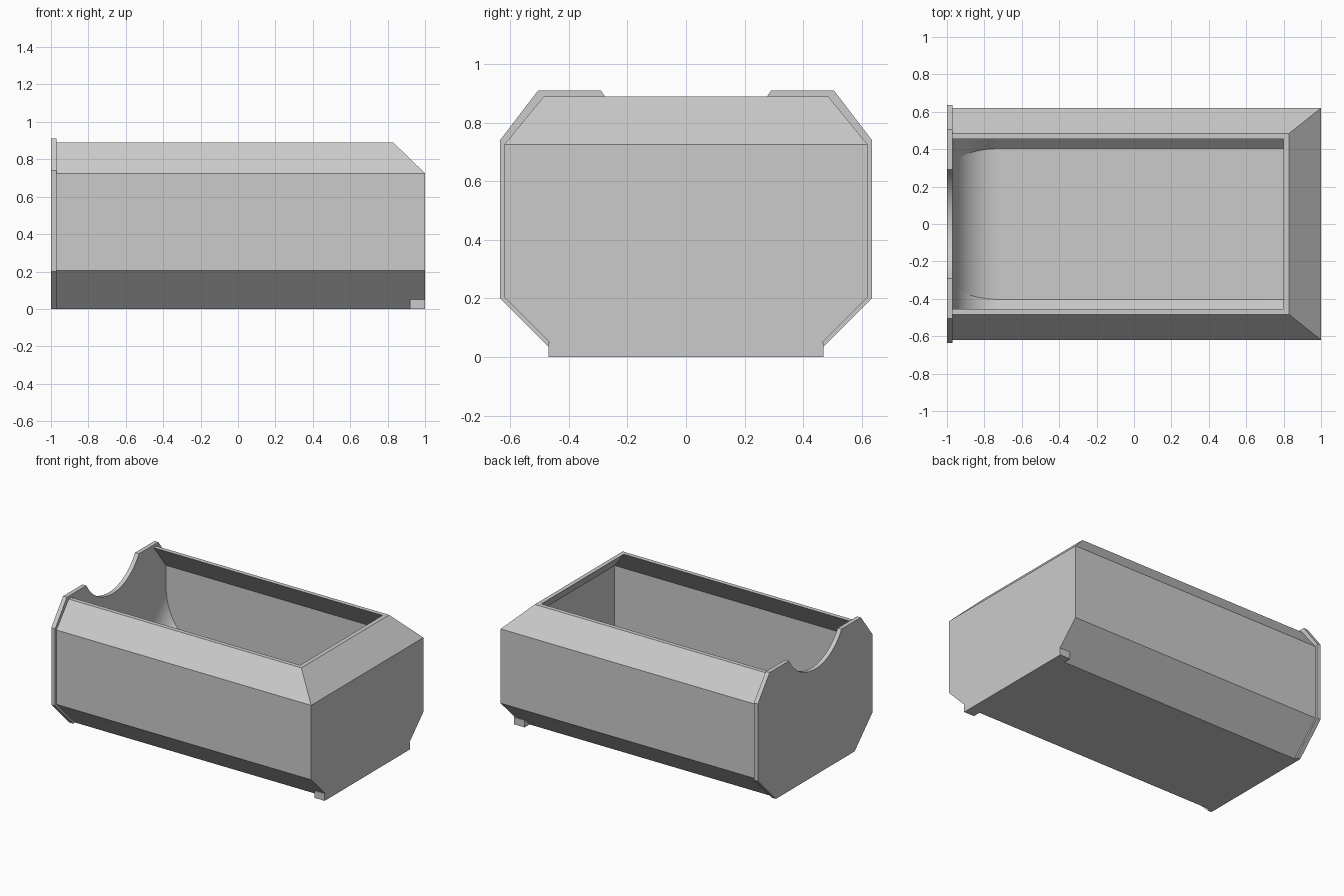
import bpy, bmesh, math

cube = bpy.data.objects.get("Cube")
if cube:
    bpy.data.objects.remove(cube, do_unlink=True)

GREY = (0.6, 0.6, 0.6, 1)
mat = bpy.data.materials.new("light_grey")
mat.use_nodes = True
mat.diffuse_color = GREY
mat.node_tree.nodes["Principled BSDF"].inputs["Base Color"].default_value = GREY


def loft(name, sections):
    """Skin a list of (x, half profile) sections; half profiles run bottom to top."""
    bm = bmesh.new()
    rings = []
    for x, half in sections:
        loop = half + [(-y, z) for y, z in reversed(half)]
        rings.append([bm.verts.new((x, y, z)) for y, z in loop])
    for a, b in zip(rings, rings[1:]):
        n = len(a)
        for i in range(n):
            j = (i + 1) % n
            bm.faces.new((a[i], a[j], b[j], b[i]))
    bm.faces.new(rings[0])
    bm.faces.new(rings[-1])
    bmesh.ops.remove_doubles(bm, verts=bm.verts, dist=1e-5)
    bmesh.ops.dissolve_degenerate(bm, edges=bm.edges, dist=1e-5)
    bmesh.ops.recalc_face_normals(bm, faces=bm.faces)
    mesh = bpy.data.meshes.new(name)
    bm.to_mesh(mesh)
    bm.free()
    obj = bpy.data.objects.new(name, mesh)
    bpy.context.collection.objects.link(obj)
    mesh.materials.append(mat)
    return obj


def activate(obj):
    bpy.ops.object.select_all(action="DESELECT")
    obj.select_set(True)
    bpy.context.view_layer.objects.active = obj


BACK = -0.97   # where the body meets the end plate

# Body: eight-sided trough with a sloped far end
lower = [(0.415, 0), (0.62, 0.205)]
shoulder = (0.62, 0.725)
full = lower + [shoulder, (0.485, 0.89)]
body = loft("bin_body", [(BACK, full), (0.83, full),
                         (1.0, lower + [shoulder, shoulder])])

# Cavity: follows the hull, with a fillet from floor and lower slopes to the end plate
R = 0.25


def cavity(d, top=(0.447, 0.90)):
    return [(0.403 - 0.414 * d, 0.03 + d), (0.59, 0.217 + math.sqrt(2) * d),
            (0.59, 0.715), top]


STEPS = 14
sections = [(BACK - 0.02, cavity(R))]
for i in range(STEPS + 1):
    a = math.pi / 2 * i / STEPS
    sections.append((BACK + R * (1 - math.cos(a)), cavity(R * (1 - math.sin(a)))))
sections += [(0.79, cavity(0)), (0.965, cavity(0, (0.59, 0.715)))]
cutter = loft("cavity_cutter", sections)
cutter.hide_render = True

activate(body)
cut = body.modifiers.new("cavity", "BOOLEAN")
cut.operation = "DIFFERENCE"
cut.solver = "EXACT"
cut.object = cutter
bpy.ops.object.modifier_apply(modifier=cut.name)
bpy.data.objects.remove(cutter, do_unlink=True)
bpy.ops.object.shade_smooth_by_angle(angle=math.radians(20))

# End plate: slightly larger outline with a round scoop in its top edge
scoop_r, top_z = 0.335, 0.91
centre_z = top_z + scoop_r * 0.5
arc = []
for i in range(13):
    a = math.radians(60) * (1 - i / 12)
    arc.append((scoop_r * math.sin(a), centre_z - scoop_r * math.cos(a)))
plate = [(0.435, 0), (0.635, 0.2), (0.635, 0.74), (0.505, top_z)] + arc
end_plate = loft("end_plate", [(-1.0, plate), (BACK, plate)])
activate(end_plate)
bpy.ops.object.shade_smooth_by_angle(angle=math.radians(20))

# Small feet under the far corners
for side, label in ((1, "back"), (-1, "front")):
    bpy.ops.mesh.primitive_cube_add(size=1, location=(0.96, side * 0.43, 0.025))
    foot = bpy.context.object
    foot.name = label + "_foot"
    foot.scale = (0.08, 0.08, 0.05)
    bpy.ops.object.transform_apply(location=False, rotation=False, scale=True)
    foot.data.materials.append(mat)
